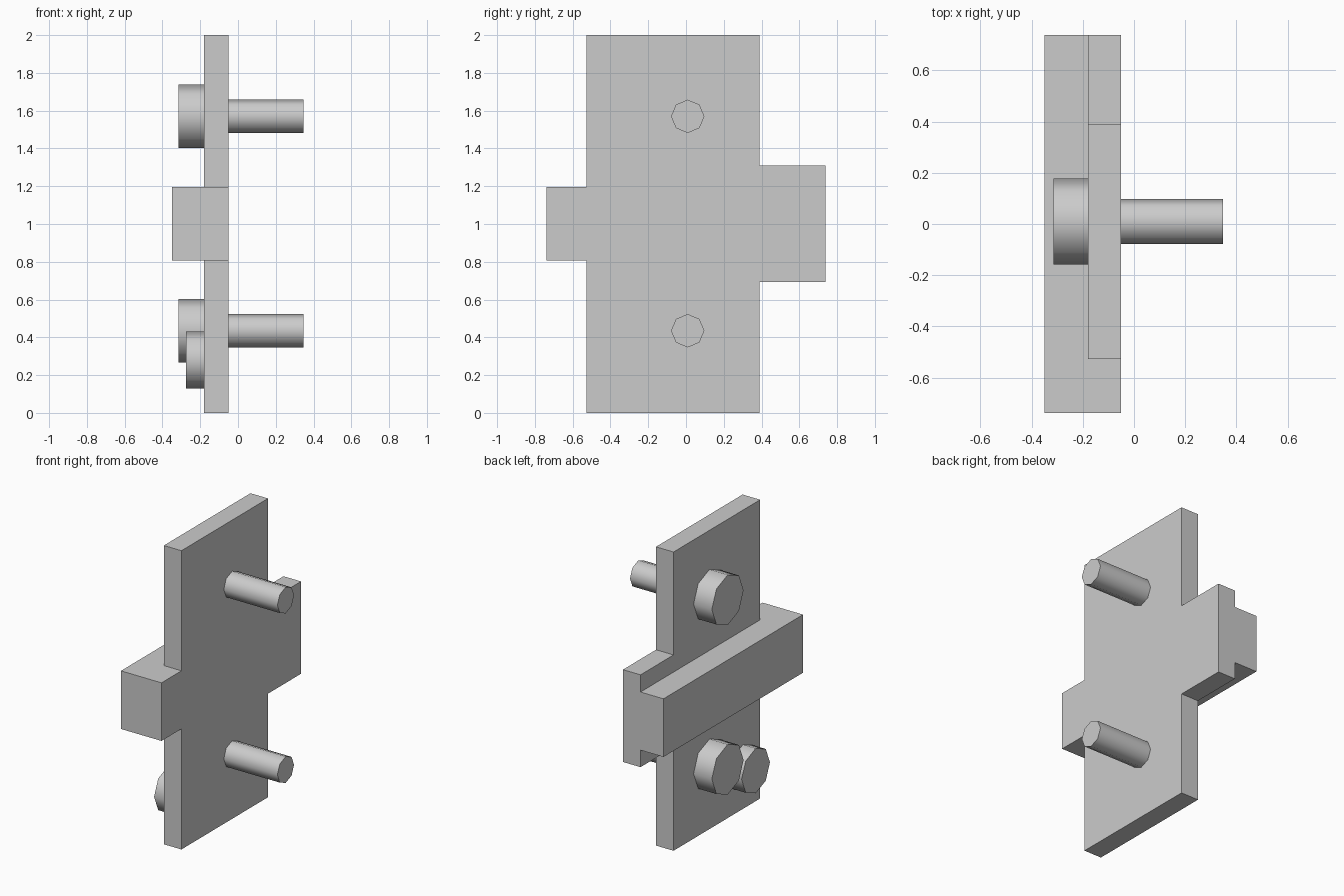
import bpy, bmesh
from math import pi, radians

if "Cube" in bpy.data.objects:
    bpy.data.objects.remove(bpy.data.objects["Cube"])


def prism(name, outline, x0, x1):
    """Extrude a (y, z) outline along x."""
    bm = bmesh.new()
    face = bm.faces.new([bm.verts.new((x0, y, z)) for y, z in outline])
    ext = bmesh.ops.extrude_face_region(bm, geom=[face])
    for v in ext["geom"]:
        if isinstance(v, bmesh.types.BMVert):
            v.co.x = x1
    bmesh.ops.recalc_face_normals(bm, faces=bm.faces)
    mesh = bpy.data.meshes.new(name)
    bm.to_mesh(mesh)
    bm.free()
    obj = bpy.data.objects.new(name, mesh)
    bpy.context.collection.objects.link(obj)
    return obj


def rod(name, radius, x0, x1, y, z):
    """Eight-sided, smooth-shaded cylinder along x."""
    bpy.ops.mesh.primitive_cylinder_add(
        vertices=8, radius=radius, depth=x1 - x0,
        location=((x0 + x1) / 2, y, z), rotation=(0, pi / 2, 0))
    obj = bpy.context.object
    obj.name = name
    bpy.ops.object.shade_smooth_by_angle(angle=radians(50))
    return obj


BACK, FRONT = -0.18, -0.05

# Upright plate with a tall tab on one side and a short tab on the other
prism("mounting_plate", [
    (-0.527, 0), (0.389, 0), (0.389, 0.693), (0.738, 0.693),
    (0.738, 1.311), (0.389, 1.311), (0.389, 2), (-0.527, 2),
    (-0.527, 1.196), (-0.738, 1.196), (-0.738, 0.807), (-0.527, 0.807),
], BACK, FRONT)

# Crossbar on the back of the plate
prism("crossbar", [(-0.738, 0.807), (0.738, 0.807),
                   (0.738, 1.196), (-0.738, 1.196)], -0.35, BACK)

# Two through bolts: wide head behind, shaft in front
for label, z in (("upper", 1.57), ("lower", 0.435)):
    rod(label + "_bolt_head", 0.168, -0.315, BACK, 0.009, z)
    rod(label + "_bolt_shaft", 0.088, FRONT, 0.347, 0.009, z)

# Small extra bolt head near the lower edge
rod("small_bolt_head", 0.15, -0.275, BACK, -0.345, 0.28)
